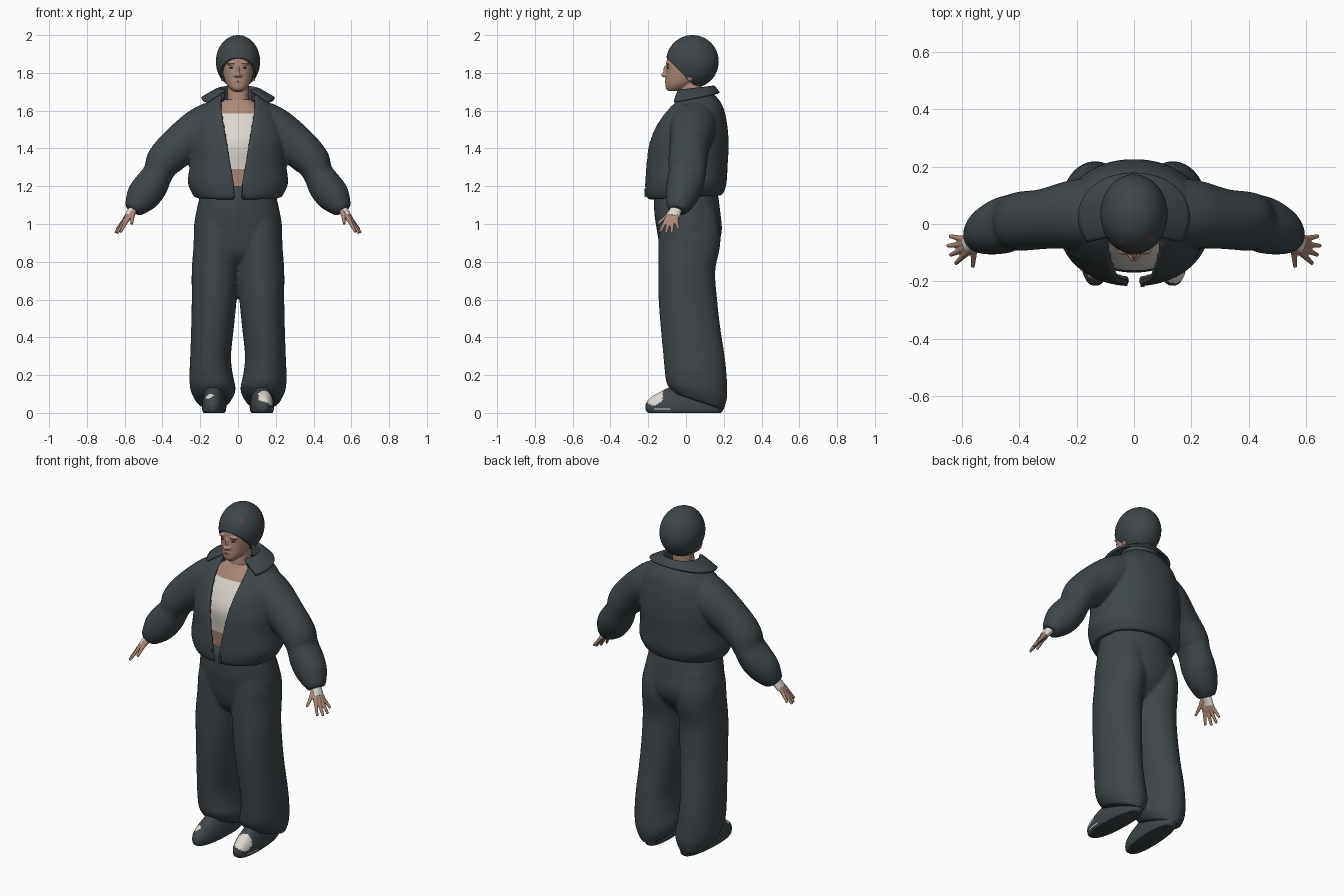
import bpy, bmesh, math
from mathutils import Vector, Matrix

cube = bpy.data.objects.get("Cube")
if cube:
    bpy.data.objects.remove(cube)


def material(name, rgb):
    m = bpy.data.materials.new(name)
    m.use_nodes = True
    color = (*rgb, 1)
    m.diffuse_color = color
    m.node_tree.nodes["Principled BSDF"].inputs["Base Color"].default_value = color
    return m


cloth = material("charcoal cloth", (.05, .062, .068))
skin = material("skin", (.41, .25, .19))
white = material("off white", (.72, .68, .63))
lip = material("lip rose", (.36, .2, .16))
hair = material("brown hair", (.13, .06, .04))
brow = material("brow brown", (.24, .14, .105))
dark = material("dark brown", (.07, .05, .045))


def spline(rows, n=5):
    """Smooth rows of numbers, passing through every given row."""
    size = max(len(r) for r in rows)
    rows = [list(r) + [0] * (size - len(r)) for r in rows]
    out = []
    for i in range(len(rows) - 1):
        four = rows[max(i - 1, 0)], rows[i], rows[i + 1], rows[min(i + 2, len(rows) - 1)]
        for k in range(n):
            u = k / n
            out.append([.5 * (2 * b + (c - a) * u + (2 * a - 5 * b + 4 * c - d) * u * u
                              + (3 * b - a - 3 * c + d) * u ** 3) for a, b, c, d in zip(*four)])
    return out + [rows[-1]]


def bridge(bm, rings, closed=True):
    loops = [[bm.verts.new(p) for p in ring] for ring in rings]
    count = len(loops[0])
    for a, b in zip(loops, loops[1:]):
        for i in range(count if closed else count - 1):
            j = (i + 1) % count
            bm.faces.new((a[i], a[j], b[j], b[i]))
    if closed:
        bm.faces.new(loops[0])
        bm.faces.new(loops[-1])


def arc(row, n, power, inset=0):
    """Horizontal outline; a gap leaves it open at the front."""
    z, rx, front, back, cx, gap, tilt = row
    start = math.asin((gap / rx) ** (1 / power)) if gap else 0
    mid, ry = (front + back) / 2, (back - front) / 2 - inset
    steps = n if gap else n + 1
    pts = []
    for i in range(n):
        t = start + (2 * math.pi - 2 * start) * i / (steps - 1)
        s, c = math.sin(t), math.cos(t)
        pts.append(Vector((cx + (rx - inset) * math.copysign(abs(s) ** power, s),
                           mid - ry * math.copysign(abs(c) ** power, c), z + tilt * c)))
    return pts


def loft(bm, rows, n=40, side=1, wall=0, closed=True, power=.85):
    """Rows are z, half width, front, back, centre x, gap, tilt."""
    rings = []
    for row in spline([list(r) + [0] * (7 - len(r)) for r in rows]):
        pts = arc(row, n, power)
        if wall:
            pts += arc(row, n, power, wall)[::-1]
        rings.append([(p.x * side, p.y, p.z) for p in pts])
    bridge(bm, rings, closed)


def tube(bm, rows, side=1, n=24):
    """Rows are x, y, z, radius, depth radius."""
    rows = spline(rows)
    rings = []
    for i, (x, y, z, r, depth) in enumerate(rows):
        t = Vector(rows[min(i + 1, len(rows) - 1)][:3]) - Vector(rows[max(i - 1, 0)][:3])
        t.normalize()
        v = Vector((0, 1, 0))
        v = (v - t * v.dot(t)).normalized()
        u = t.cross(v)
        ring = []
        for k in range(n):
            a = 2 * math.pi * k / n
            p = Vector((x, y, z)) + u * r * math.cos(a) + v * depth * math.sin(a)
            ring.append((p.x * side, p.y, p.z))
        rings.append(ring)
    bridge(bm, rings)


def ball(bm, at, radii, segments=24):
    bmesh.ops.create_uvsphere(bm, u_segments=segments, v_segments=segments * 2 // 3, radius=1,
                              matrix=Matrix.Translation(at) @ Matrix.Diagonal((*radii, 1)))


def finish(bm, name, *mats, voxel=0, rule=None, smooth=4):
    """Make the object; a voxel size fuses its volumes into one soft surface."""
    bmesh.ops.recalc_face_normals(bm, faces=bm.faces)
    if rule:
        for f in bm.faces:
            f.material_index = rule(f.calc_center_median())
    mesh = bpy.data.meshes.new(name)
    bm.to_mesh(mesh)
    bm.free()
    for m in mats:
        mesh.materials.append(m)
    obj = bpy.data.objects.new(name, mesh)
    bpy.context.collection.objects.link(obj)
    if voxel:
        fuse = obj.modifiers.new("fuse", "REMESH")
        fuse.mode, fuse.voxel_size, fuse.use_smooth_shade = "VOXEL", voxel, True
        soft = obj.modifiers.new("soften", "SMOOTH")
        soft.factor, soft.iterations = .5, smooth
    else:
        bpy.ops.object.select_all(action="DESELECT")
        obj.select_set(True)
        bpy.context.view_layer.objects.active = obj
        bpy.ops.object.shade_smooth_by_angle(angle=math.radians(50))
    return obj


# Trousers: tapered hips flowing into two wide legs
bm = bmesh.new()
loft(bm, [(.77, .03, -.04, .05), (.83, .13, -.115, .12), (.9, .21, -.142, .172), (.97, .234, -.155, .19),
          (1.06, .222, -.168, .182), (1.15, .202, -.168, .17), (1.2, .19, -.15, .155)], power=.96)
for s in (1, -1):
    loft(bm, [(.06, .088, -.07, .2, .132, 0, .045), (.12, .119, -.102, .218, .132, 0, .035),
              (.2, .115, -.112, .216, .142, 0, .015), (.3, .108, -.12, .205, .145),
              (.45, .113, -.134, .182, .135), (.6, .119, -.145, .165, .126),
              (.75, .125, -.147, .155, .12), (.88, .123, -.146, .18, .113),
              (.97, .119, -.143, .18, .112), (1.08, .1, -.13, .155, .108)], side=s, power=1)
finish(bm, "trousers", cloth, voxel=.009, smooth=8)

# Open jacket with baggy sleeves
bm = bmesh.new()
loft(bm, [(1.14, .228, -.198, .188, 0, .018, -.012), (1.165, .244, -.213, .203, 0, .018, -.01),
          (1.22, .265, -.217, .215, 0, .024), (1.32, .255, -.212, .221, 0, .042),
          (1.42, .254, -.202, .226, 0, .06), (1.52, .241, -.167, .219, 0, .078),
          (1.6, .21, -.116, .203, 0, .092), (1.65, .155, -.078, .18, 0, .098),
          (1.685, .115, -.05, .15, 0, .09)], n=64, wall=.024, power=.95)
for s in (1, -1):
    tube(bm, [(.12, .04, 1.56, .1, .115), (.2, .035, 1.5, .114, .12), (.31, .018, 1.413, .107, .105),
              (.39, .01, 1.335, .096, .103), (.423, .006, 1.27, .08, .098), (.46, -.006, 1.205, .09, .098),
              (.505, -.024, 1.145, .088, .085), (.54, -.04, 1.095, .064, .065),
              (.556, -.047, 1.07, .046, .046)], side=s, n=40)
finish(bm, "jacket", cloth, voxel=.008)

# Folded collar with spread points
bm = bmesh.new()
loft(bm, [(1.65, .102, -.05, .135, 0, .08), (1.705, .098, -.06, .14, 0, .072, -.012),
          (1.71, .113, -.072, .15, 0, .08, -.014), (1.663, .192, -.125, .174, 0, .16, -.03)],
     n=48, closed=False, power=.95)
collar = finish(bm, "collar", cloth)
thick = collar.modifiers.new("thickness", "SOLIDIFY")
thick.thickness, thick.offset = .012, 0

# Zip pull
bm = bmesh.new()
bmesh.ops.create_cube(bm, size=1, matrix=Matrix.Translation((.03, -.214, 1.165))
                      @ Matrix.Diagonal((.014, .012, .045, 1)))
finish(bm, "zip_pull", cloth)

# Torso with a white strapless top
bm = bmesh.new()
loft(bm, [(1.14, .16, -.14, .13), (1.29, .165, -.15, .14), (1.42, .175, -.163, .15),
          (1.51, .17, -.13, .15), (1.585, .15, -.085, .14), (1.63, .11, -.055, .12),
          (1.66, .065, -.035, .09)])
finish(bm, "torso", skin, white, rule=lambda c: int(1.29 < c.z < 1.585))

# Head with neck, nose, brow and ears
bm = bmesh.new()
loft(bm, [(1.58, .07, -.04, .085), (1.65, .058, -.035, .08), (1.72, .056, -.03, .08),
          (1.78, .05, -.03, .08)])
loft(bm, [(1.703, .026, -.095, -.03), (1.72, .046, -.107, .01), (1.745, .064, -.108, .05),
          (1.775, .075, -.107, .09), (1.81, .083, -.105, .115), (1.85, .087, -.103, .125),
          (1.885, .082, -.094, .12), (1.93, .05, -.03, .08)], power=.92)
ball(bm, (0, -.117, 1.789), (.014, .014, .011))
ball(bm, (0, -.107, 1.812), (.009, .014, .027))
ball(bm, (0, -.1, 1.754), (.024, .012, .012))
for s in (1, -1):
    ball(bm, (s * .013, -.109, 1.786), (.01, .012, .009))
    ball(bm, (s * .034, -.094, 1.848), (.026, .012, .008))
    ball(bm, (s * .084, .02, 1.785), (.009, .02, .03))
finish(bm, "head", skin, voxel=.004, smooth=3)

# Face details
bm = bmesh.new()
ball(bm, (0, -.1, 1.7575), (.02, .0125, .004))
ball(bm, (0, -.1, 1.7505), (.018, .0125, .0045))
finish(bm, "lips", lip)
for s, label in ((1, "left"), (-1, "right")):
    bm = bmesh.new()
    ball(bm, (s * .034, -.094, 1.827), (.013, .009, .004))
    finish(bm, label + "_eye", dark)
    bm = bmesh.new()
    ball(bm, (s * .035, -.1, 1.849), (.02, .006, .0025))
    finish(bm, label + "_eyebrow", brow)

# Close-fitting cap, cut on a slope from forehead to nape, with tufts of hair showing
bm = bmesh.new()
ball(bm, (0, .034, 1.86), (.117, .139, .14), 72)
bmesh.ops.bisect_plane(bm, geom=bm.verts[:] + bm.edges[:] + bm.faces[:],
                       plane_co=(0, -.1, 1.876), plane_no=(0, 1, 1), clear_inner=True)
bmesh.ops.holes_fill(bm, edges=[e for e in bm.edges if e.is_boundary])
tufts = [Vector((-.043, -.06)), Vector((.056, -.052))]
finish(bm, "cap", cloth, hair,
       rule=lambda c: int(c.z > 1.9 and min((c.xy - t).length for t in tufts) < .009))

# Necklace
bm = bmesh.new()
tilt = Matrix.Translation((0, .02, 1.65)) @ Matrix.Rotation(.2, 4, "X")
ring = []
for i in range(48):
    a = 2 * math.pi * i / 48
    ring.append([tilt @ Vector(((.064 + .0025 * math.cos(b)) * math.cos(a),
                                (.064 + .0025 * math.cos(b)) * math.sin(a), .0025 * math.sin(b)))
                 for b in (k * math.pi / 4 for k in range(8))])
bridge(bm, ring + ring[:1])
finish(bm, "necklace", dark)

# Hands, shirt cuffs and shoes
fingers = [((.588, -.105, 1.02), (.622, -.138, .957)), ((.6, -.09, 1.014), (.64, -.108, .95)),
           ((.604, -.071, 1.014), (.65, -.076, .953)), ((.6, -.052, 1.024), (.642, -.042, .972)),
           ((.558, -.098, 1.045), (.562, -.15, 1.0))]
wrist = (.55, -.052, 1.085)
for s, label in ((1, "left"), (-1, "right")):
    bm = bmesh.new()
    for knuckle, tip in fingers:
        tube(bm, [(*wrist, .02, .022), (*knuckle, .013, .013)], s, 12)
        tube(bm, [(*knuckle, .0115, .0115), (*tip, .007, .007)], s, 12)
        ball(bm, (knuckle[0] * s, *knuckle[1:]), (.012, .012, .012), 12)
    finish(bm, label + "_hand", skin, voxel=.0035, smooth=2)

    bm = bmesh.new()
    tube(bm, [(.54, -.045, 1.1, .027, .03), (.584, -.068, 1.038, .019, .034)], s)
    finish(bm, label + "_shirt_cuff", white)

    bm = bmesh.new()
    loft(bm, [(0, .054, -.2, .185), (.012, .061, -.212, .195), (.04, .063, -.215, .2),
              (.065, .06, -.203, .2), (.09, .055, -.175, .195), (.115, .048, -.13, .18),
              (.14, .04, -.08, .15)], n=80, side=s)
    bmesh.ops.transform(bm, verts=bm.verts, matrix=Matrix.Translation((s * .126, 0, 0))
                        @ Matrix.Rotation(s * .05, 4, "Z"))
    reach = .05 if s > 0 else .023
    patch = Vector((s * .147, -.162, .08))
    finish(bm, label + "_shoe", cloth, white,
           rule=lambda c: int(c.z > .04 and (c - patch).length < reach and abs(c.x) > .108
                              or .018 < c.z < .025 and -.17 < c.y < -.08 and c.x > .15))
